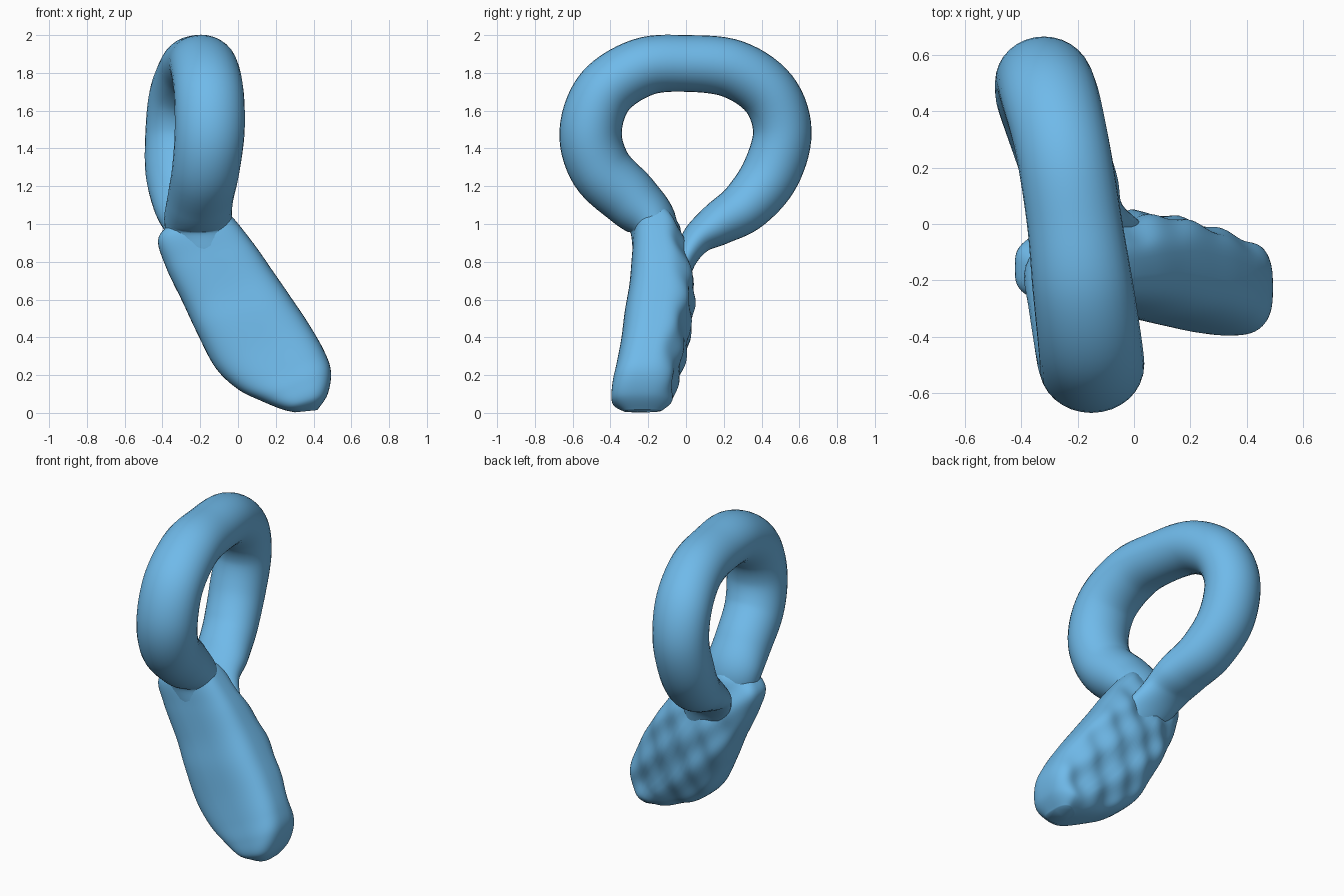
import bpy, bmesh, math
from mathutils import Vector

if "Cube" in bpy.data.objects:
    bpy.data.objects.remove(bpy.data.objects["Cube"])

blue = bpy.data.materials.new("blue")
blue.diffuse_color = (0.16, 0.49, 0.82, 1)
blue.use_nodes = True
blue.node_tree.nodes["Principled BSDF"].inputs["Base Color"].default_value = blue.diffuse_color


def catmull(p, n):
    """Smooth a list of points of any dimension."""
    out = []
    for i in range(len(p) - 1):
        a, b, c, d = p[max(i - 1, 0)], p[i], p[i + 1], p[min(i + 2, len(p) - 1)]
        for k in range(n):
            t = k / n
            out.append([0.5 * (2 * q + (r - o) * t + (2 * o - 5 * q + 4 * r - s) * t * t
                               + (3 * q - o - 3 * r + s) * t ** 3)
                        for o, q, r, s in zip(a, b, c, d)])
    return out + [list(p[-1])]


def loft(name, sections):
    """Skin closed cross-sections into one smooth capped body."""
    bm = bmesh.new()
    rows = [[bm.verts.new(co) for co in sec] for sec in sections]
    n = len(rows[0])
    for r, s in zip(rows, rows[1:]):
        for k in range(n):
            m = (k + 1) % n
            bm.faces.new((r[k], r[m], s[m], s[k]))
    bm.faces.new(rows[0])
    bm.faces.new(rows[-1])
    bmesh.ops.recalc_face_normals(bm, faces=bm.faces[:])
    for f in bm.faces:
        f.smooth = True
    me = bpy.data.meshes.new(name)
    bm.to_mesh(me)
    bm.free()
    me.materials.append(blue)
    ob = bpy.data.objects.new(name, me)
    bpy.context.collection.objects.link(ob)
    return ob


def spow(v, e):
    return math.copysign(abs(v) ** e, v)


# Ring tube: y, z, x, half thickness in plane, half width in x
path = catmull([
    (-0.16, 0.70, -0.10, 0.09, 0.13), (-0.165, 0.85, -0.17, 0.115, 0.18),
    (-0.18, 1.01, -0.21, 0.13, 0.18),
    (-0.29, 1.13, -0.20, 0.155, 0.175), (-0.45, 1.29, -0.17, 0.165, 0.18),
    (-0.505, 1.49, -0.15, 0.165, 0.185), (-0.43, 1.70, -0.155, 0.16, 0.185),
    (-0.23, 1.83, -0.18, 0.155, 0.18), (0.0, 1.85, -0.21, 0.15, 0.17),
    (0.25, 1.82, -0.25, 0.155, 0.17), (0.44, 1.69, -0.295, 0.155, 0.175),
    (0.51, 1.49, -0.32, 0.155, 0.17), (0.45, 1.27, -0.32, 0.155, 0.17),
    (0.32, 1.10, -0.28, 0.14, 0.17), (0.17, 1.0, -0.23, 0.115, 0.17),
    (0.06, 0.92, -0.20, 0.085, 0.16), (-0.01, 0.80, -0.13, 0.06, 0.16),
    (-0.05, 0.64, -0.03, 0.05, 0.12)], 7)
SIDES = 32
sections = []
for i, (y, z, x, a, b) in enumerate(path):
    p, q = path[max(i - 1, 0)], path[min(i + 1, len(path) - 1)]
    t = Vector((0, q[0] - p[0], q[1] - p[1])).normalized()
    n = Vector((0, -t.z, t.y))
    sections.append([Vector((x + b * math.sin(w), y, z)) + n * a * math.cos(w)
                     for w in (2 * math.pi * k / SIDES for k in range(SIDES))])
loft("ring", sections)

# Flat slanted shank: left x, z, right x, z, front y, back y
stations = catmull([
    (-0.31, 1.04, -0.13, 1.12, -0.21, -0.13),
    (-0.42, 0.93, -0.05, 1.06, -0.27, -0.05),
    (-0.385, 0.78, 0.08, 0.90, -0.285, 0.00),
    (-0.29, 0.58, 0.185, 0.75, -0.30, 0.035),
    (-0.22, 0.43, 0.285, 0.605, -0.325, 0.03),
    (-0.12, 0.24, 0.375, 0.47, -0.345, 0.00),
    (0.0, 0.125, 0.455, 0.33, -0.37, -0.035),
    (0.12, 0.065, 0.492, 0.22, -0.39, -0.06),
    (0.23, 0.02, 0.475, 0.10, -0.39, -0.08),
    (0.30, 0.003, 0.42, 0.015, -0.33, -0.14)], 8)
SIDES = 64
sections = []
for xl, zl, xr, zr, y0, y1 in stations:
    sec = []
    for k in range(SIDES):
        w = 2 * math.pi * k / SIDES
        u = 0.5 + 0.5 * spow(math.cos(w), 0.7)
        s = spow(math.sin(w), 0.65)
        x, z = xl + (xr - xl) * u, zl + (zr - zl) * u
        y = (y0 + y1) / 2 + (y1 - y0) / 2 * s
        # uneven back face
        y += max(0, s) * 0.016 * math.sin(27 * x + 8 * z) * math.sin(19 * z - 5 * x)
        sec.append((x, y, z))
    sections.append(sec)
loft("shank", sections)
